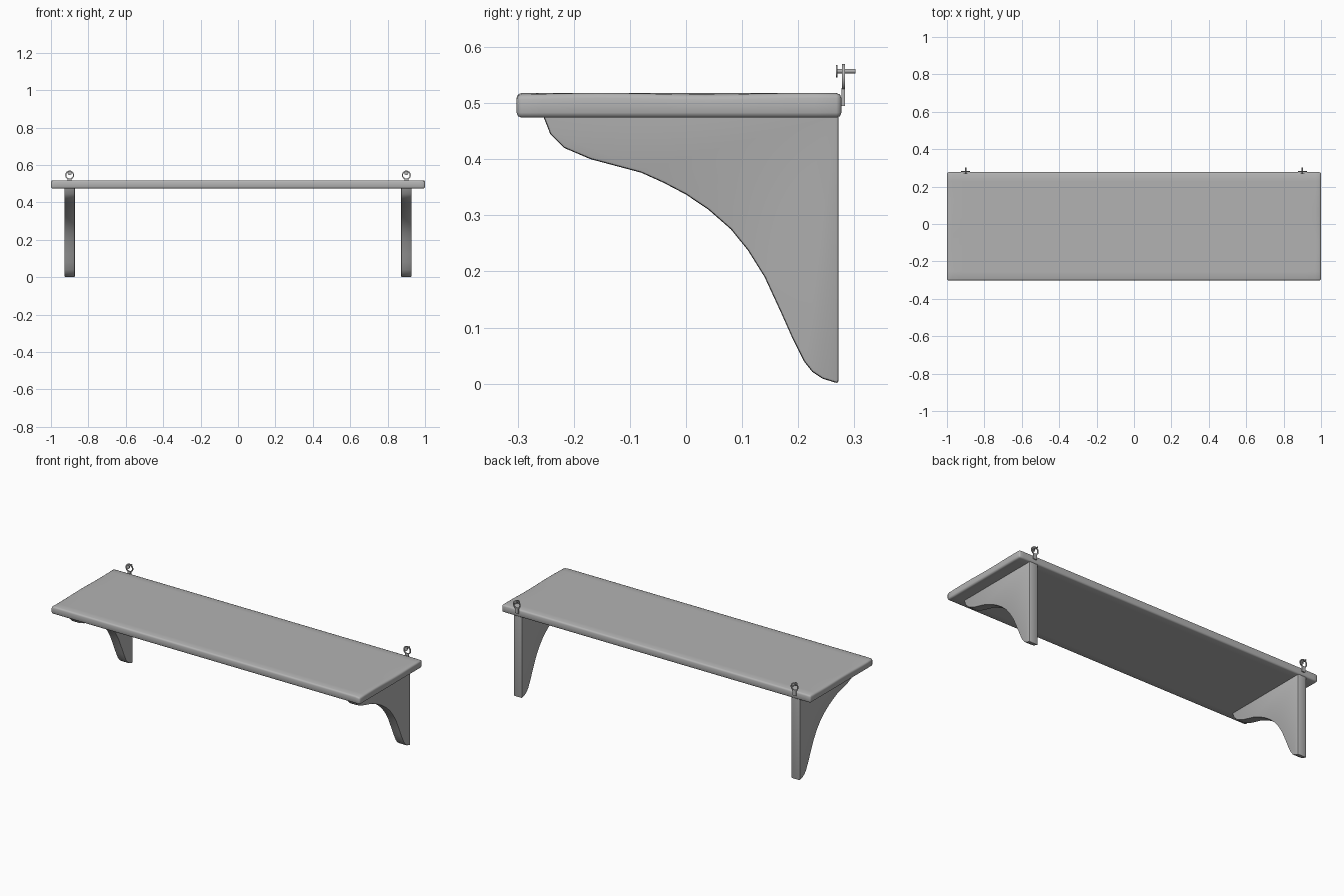
import bpy, bmesh, math
from mathutils import Matrix

if "Cube" in bpy.data.objects:
    bpy.data.objects.remove(bpy.data.objects["Cube"])

# Dark grey used on every part
grey = bpy.data.materials.new("dark_grey")
grey.diffuse_color = (0.45, 0.45, 0.45, 1)
grey.use_nodes = True
grey.node_tree.nodes["Principled BSDF"].inputs["Base Color"].default_value = grey.diffuse_color


def finish(bm, name, angle=40):
    bmesh.ops.recalc_face_normals(bm, faces=bm.faces[:])
    mesh = bpy.data.meshes.new(name)
    bm.to_mesh(mesh)
    bm.free()
    mesh.materials.append(grey)
    ob = bpy.data.objects.new(name, mesh)
    bpy.context.collection.objects.link(ob)
    bpy.ops.object.select_all(action='DESELECT')
    ob.select_set(True)
    bpy.context.view_layer.objects.active = ob
    bpy.ops.object.shade_smooth_by_angle(angle=math.radians(angle))


def bevel(bm, edges, width):
    bmesh.ops.bevel(bm, geom=edges, offset=width, segments=2, profile=0.5, affect='EDGES')


# Shelf board with softly worn, rounded edges
Y0, Y1, Z0, Z1 = -0.302, 0.277, 0.474, 0.518
bm = bmesh.new()
bmesh.ops.create_cube(bm, size=1)
for v in bm.verts:
    v.co = (v.co.x * 2, (Y0 + Y1) / 2 + v.co.y * (Y1 - Y0), (Z0 + Z1) / 2 + v.co.z * (Z1 - Z0))
bevel(bm, bm.edges[:], 0.009)
cuts = [((i / 12, 0, 0), (1, 0, 0)) for i in range(-11, 12)]
cuts += [((s * 0.97, 0, 0), (1, 0, 0)) for s in (-1, 1)]
cuts += [((0, Y0 + (Y1 - Y0) * i / 12, 0), (0, 1, 0)) for i in range(1, 12)]
for co, no in cuts:
    bmesh.ops.bisect_plane(bm, geom=bm.verts[:] + bm.edges[:] + bm.faces[:], plane_co=co, plane_no=no)
for v in bm.verts:
    if abs(v.co.x) > 0.985 and v.co.z > Z0 + 0.03:
        v.co.z -= 0.003 * (0.5 + 0.5 * math.sin(17 * v.co.y + v.co.x))
finish(bm, "shelf_board", 60)

# Curved bracket outline (y, z), extruded across x
outline = [(-0.255, 0.478), (-0.242, 0.445), (-0.217, 0.42), (-0.17, 0.40), (-0.08, 0.376),
           (-0.04, 0.358), (0.0, 0.337), (0.04, 0.310), (0.08, 0.275), (0.11, 0.238),
           (0.14, 0.19), (0.17, 0.125), (0.19, 0.08), (0.21, 0.04), (0.225, 0.021),
           (0.243, 0.009), (0.272, 0.0), (0.272, 0.478)]


def bracket(name, x):
    bm = bmesh.new()
    face = bm.faces.new([bm.verts.new((x - 0.028, y, z)) for y, z in outline])
    new = bmesh.ops.extrude_face_region(bm, geom=[face])["geom"]
    bmesh.ops.translate(bm, vec=(0.056, 0, 0), verts=[g for g in new if isinstance(g, bmesh.types.BMVert)])
    bmesh.ops.recalc_face_normals(bm, faces=bm.faces[:])
    bevel(bm, [e for e in bm.edges if e.calc_face_angle(0) > math.radians(50)
               and not all(v.co.z > 0.477 for v in e.verts)], 0.005)
    finish(bm, name)


# Flat hanging ring with a tail that runs down the back of the board
def hanger(name, x):
    bm = bmesh.new()
    n = 24
    loops = []
    for r, y in ((0.024, 0.278), (0.024, 0.283), (0.018, 0.283), (0.018, 0.278)):
        loops.append([bm.verts.new((x + r * math.cos(2 * math.pi * i / n), y,
                                    0.546 + r * math.sin(2 * math.pi * i / n))) for i in range(n)])
    for k in range(4):
        a, b = loops[k], loops[(k + 1) % 4]
        for i in range(n):
            bm.faces.new((a[i], a[(i + 1) % n], b[(i + 1) % n], b[i]))
    tail = Matrix.Translation((x, 0.280, 0.511)) @ Matrix.Diagonal((0.022, 0.006, 0.032, 1))
    bmesh.ops.create_cube(bm, size=1, matrix=tail)
    finish(bm, name, 30)


# Screw through the ring: thin disc head and shank into the wall
def screw(name, x):
    bm = bmesh.new()
    for radius, ya, yb in ((0.011, 0.267, 0.270), (0.004, 0.269, 0.302)):
        m = Matrix.Translation((x, (ya + yb) / 2, 0.557)) @ Matrix.Rotation(math.pi / 2, 4, 'X')
        bmesh.ops.create_cone(bm, cap_ends=True, segments=16, radius1=radius, radius2=radius,
                              depth=yb - ya, matrix=m)
    finish(bm, name, 30)


for side, x in (("left", -0.9), ("right", 0.9)):
    bracket(side + "_bracket", x)
    hanger(side + "_hanging_ring", x)
    screw(side + "_screw", x)
